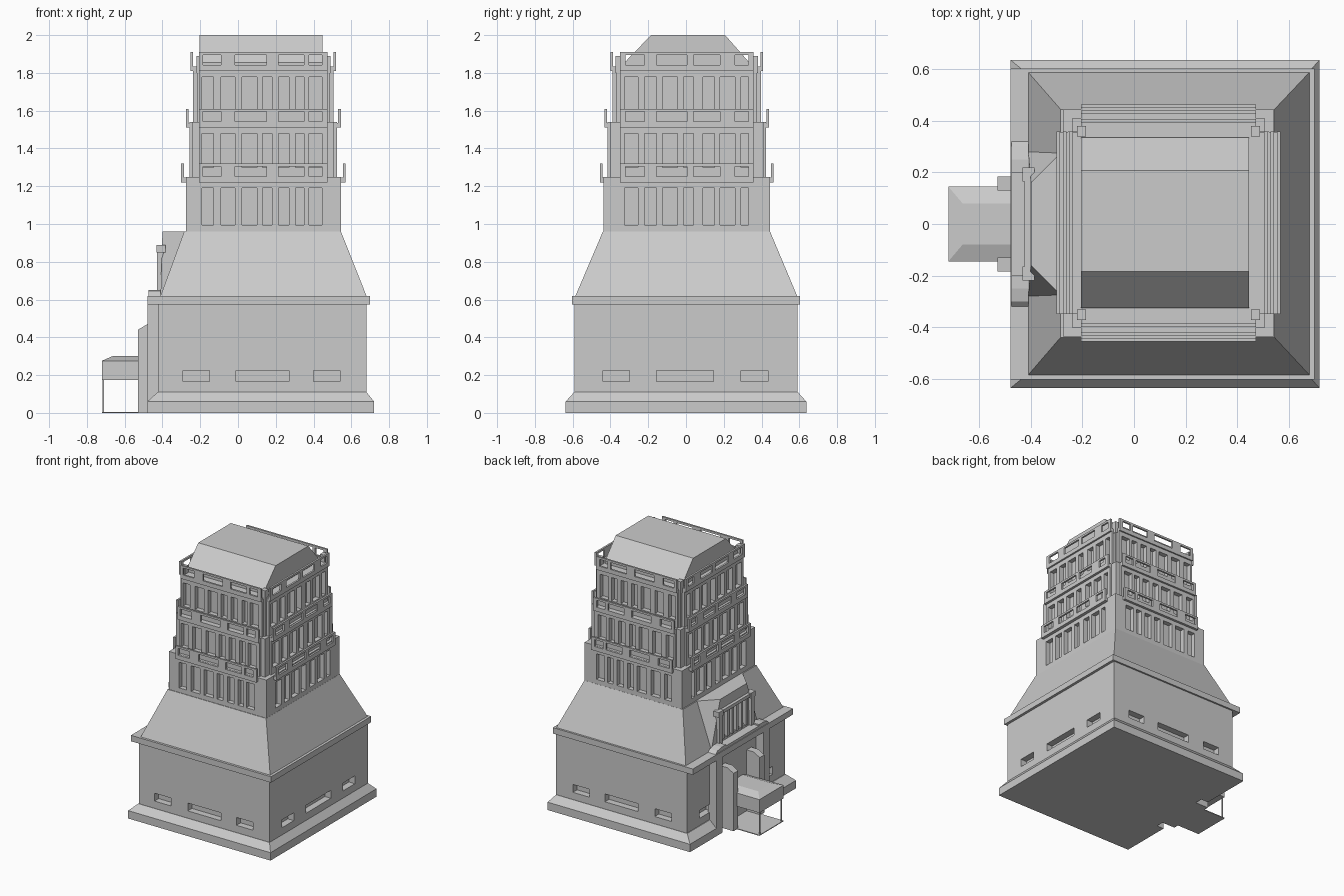
import bpy, bmesh
from mathutils import Vector

if "Cube" in bpy.data.objects:
    bpy.data.objects.remove(bpy.data.objects["Cube"])

stone = bpy.data.materials.new("pale_grey_stone")
stone.diffuse_color = (0.6, 0.6, 0.6, 1)
stone.use_nodes = True
stone.node_tree.nodes["Principled BSDF"].inputs["Base Color"].default_value = stone.diffuse_color


def hull_into(bm, pts):
    """Add a convex solid around the points."""
    vs = [bm.verts.new(p) for p in pts]
    bmesh.ops.convex_hull(bm, input=vs)


def corners(b):
    x0, x1, y0, y1, z0, z1 = b
    return [(x, y, z) for x in (x0, x1) for y in (y0, y1) for z in (z0, z1)]


def solid(name, *point_sets):
    """One object made of convex solids."""
    bm = bmesh.new()
    for pts in point_sets:
        hull_into(bm, pts)
    bmesh.ops.dissolve_limit(bm, angle_limit=0.01, verts=bm.verts, edges=bm.edges)
    bmesh.ops.recalc_face_normals(bm, faces=bm.faces)
    me = bpy.data.meshes.new(name)
    bm.to_mesh(me)
    bm.free()
    me.materials.append(stone)
    ob = bpy.data.objects.new(name, me)
    bpy.context.collection.objects.link(ob)
    return ob


def boxes(name, *bs):
    return solid(name, *[corners(b) for b in bs])


def cut(ob, bs):
    """Cut boxes out of an object and drop the cutter."""
    cutter = boxes("cutter", *bs)
    cutter.hide_render = True
    mod = ob.modifiers.new("cut", "BOOLEAN")
    mod.operation, mod.solver, mod.object = "DIFFERENCE", "EXACT", cutter
    deps = bpy.context.evaluated_depsgraph_get()
    me = bpy.data.meshes.new_from_object(ob.evaluated_get(deps))
    ob.modifiers.clear()
    ob.data = me
    bpy.data.objects.remove(cutter)


def frustum(b0, z0, b1, z1):
    return [(x, y, z) for b, z in ((b0, z0), (b1, z1)) for x in b[:2] for y in b[2:]]


def around(x0, x1, y0, y1, spans_x, spans_y, z0, z1, d, left=None):
    """Boxes of half depth d on all four faces of a rectangle."""
    out = []
    for a, b in spans_x:
        out += [(a, b, y - d, y + d, z0, z1) for y in (y0, y1)]
    for a, b in spans_y:
        out.append((x1 - d, x1 + d, a, b, z0, z1))
    for a, b in (spans_y if left is None else left):
        out.append((x0 - d, x0 + d, a, b, z0, z1))
    return out


# plinth with sloped top, interrupted at the entrance
plinth = solid("plinth", corners((-.48, .72, -.637, .637, 0, .06)),
               frustum((-.48, .72, -.637, .637), .06, (-.425, .68, -.592, .592), .11))
cut(plinth, [(-.6, -.42, -.28, .28, -.1, .3)])

# main block with low windows and a doorway
block = boxes("main_block", (-.42, .68, -.59, .59, .02, .6))
low_x = [(-.29, -.15), (-.01, .27), (.40, .54)]
low_y = [(-.44, -.30), (-.155, .145), (.29, .435)]
cut(block, around(-.42, .68, -.59, .59, low_x, low_y, .165, .225, .05,
                  left=[low_y[0], low_y[2]]) + [(-.5, -.38, -.12, .12, .01, .175)])

# cornice and hipped skirt roof
boxes("cornice", (-.48, .70, -.603, .603, .575, .62))
solid("skirt_roof", frustum((-.41, .68, -.585, .588), .62, (-.285, .545, -.44, .445), .96))

# entrance: pilasters, buttresses, canopy, posts, floor
for s in (-1, 1):
    def side(a, b):
        return tuple(sorted((s * a, s * b)))
    boxes("pilaster", (-.48, -.41, *side(.245, .32), 0, .58))
    solid("buttress", corners((-.53, -.42, *side(.13, .185), 0, .44)),
          [(x, s * y, z) for x, z in ((-.53, .44), (-.42, .44), (-.48, .47), (-.42, .47))
           for y in (.13, .185)])
    boxes("canopy_post", (-.717, -.709, *side(.125, .133), 0, .18))
    # scroll-like ramp and column beside the dormer window
    solid("dormer_ramp", [(x, s * y, z) for x in (-.475, -.41)
                          for y, z in ((.32, .62), (.30, .64), (.25, .65), (.20, .65), (.20, .62))])
    boxes("dormer_column", (-.43, -.395, *side(.175, .21), .64, .86))
    boxes("dormer_ledge_end", (-.432, -.385, *side(.165, .22), .85, .89))
solid("canopy", corners((-.72, -.42, -.145, .145, .175, .276)),
      frustum((-.72, -.42, -.145, .145), .276, (-.665, -.42, -.08, .08), .30))
boxes("entrance_floor", (-.72, -.42, -.145, .145, 0, .006))

# splayed dormer over the entrance with barred window
dormer = solid("dormer", [(x, s * y, z) for s in (-1, 1) for x, y, z in
                          ((-.40, .16, .96), (-.28, .28, .96), (-.41, .28, .62), (-.28, .29, .62))])
cut(dormer, [(-.5, -.37, -.165, .165, .66, .85)])
boxes("dormer_bars", *[(-.415, -.36, y - .012, y + .012, .655, .855)
                       for y in (-.14, -.084, -.028, .028, .084, .14)])
boxes("dormer_ledge", (-.425, -.39, -.21, .21, .86, .885))
boxes("dormer_sill", (-.475, -.40, -.21, .21, .62, .64))

# tower: three tiers with tall windows and balcony screens
win_x = [(-.19, -.13), (-.09, -.015), (.02, .10), (.13, .18), (.215, .27), (.305, .35), (.375, .445)]
win_y = [(-.325, -.255), (-.22, -.155), (-.125, -.045), (-.013, .04), (.09, .15), (.18, .26), (.29, .33)]
slot_x = [(-.185, -.09), (-.015, .15), (.215, .35), (.375, .445)]
slot_y = [(-.32, -.22), (-.155, .005), (.04, .18), (.26, .33)]
CX, CY, BX, BY = .134, .004, .34, .354
# half x, half y, corner inset, bottom, top, window bottom, window top, screen bottom, screen offset
tiers = [(.41, .44, 0, .95, 1.25, .995, 1.19, 1.22, .025),
         (.39, .42, .015, 1.24, 1.54, 1.30, 1.48, 1.51, .02),
         (.372, .393, .02, 1.53, 1.825, 1.60, 1.777, 1.81, .013)]


def centred(hx, hy):
    return CX - hx, CX + hx, CY - hy, CY + hy


for hx, hy, inset, z0, z1, w0, w1, b0, off in tiers:
    outer = centred(hx, hy)
    wins = around(*outer, win_x, win_y, w0, w1, .035)
    parts = [("tier_core", centred(hx - inset, hy - inset))]
    if inset:
        parts += [("tier_side_bays", centred(hx, BY)), ("tier_front_bays", centred(BX, hy))]
    for name, r in parts:
        cut(boxes(name, (*r, z0, z1)), wins)
    # balcony screens with slots, on a thin floor
    px, py, t = hx + off, hy + off * .8, .014
    o = centred(px, py)
    bx, by = centred(BX, 0)[:2], centred(0, BY)[2:]
    screens = boxes("balcony_screens",
                    (*bx, o[2], o[2] + t, b0, b0 + .1), (*bx, o[3] - t, o[3], b0, b0 + .1),
                    (o[0], o[0] + t, *by, b0, b0 + .1), (o[1] - t, o[1], *by, b0, b0 + .1))
    cut(screens, around(*o, slot_x, slot_y, b0 + .032, b0 + .085, .03))
    boxes("balcony_floor_x", (*centred(px - .002, BY - .001), b0 + .001, b0 + .025))
    boxes("balcony_floor_y", (*centred(BX - .001, py - .002), b0 + .001, b0 + .025))

# parapet corner posts
x0, x1, y0, y1 = centred(.355, .376)
boxes("parapet_corners", *[(a, a + .035, b, b + .04, 1.8, 1.89)
                           for a in (x0, x1 - .035) for b in (y0, y1 - .04)])

# top roof with sloped front and back
solid("top_roof", [(x, y, z) for x in (-.205, .447) for y, z in
                   ((-.325, 1.81), (-.325, 1.855), (-.185, 2), (.207, 2), (.335, 1.855), (.335, 1.81))])
